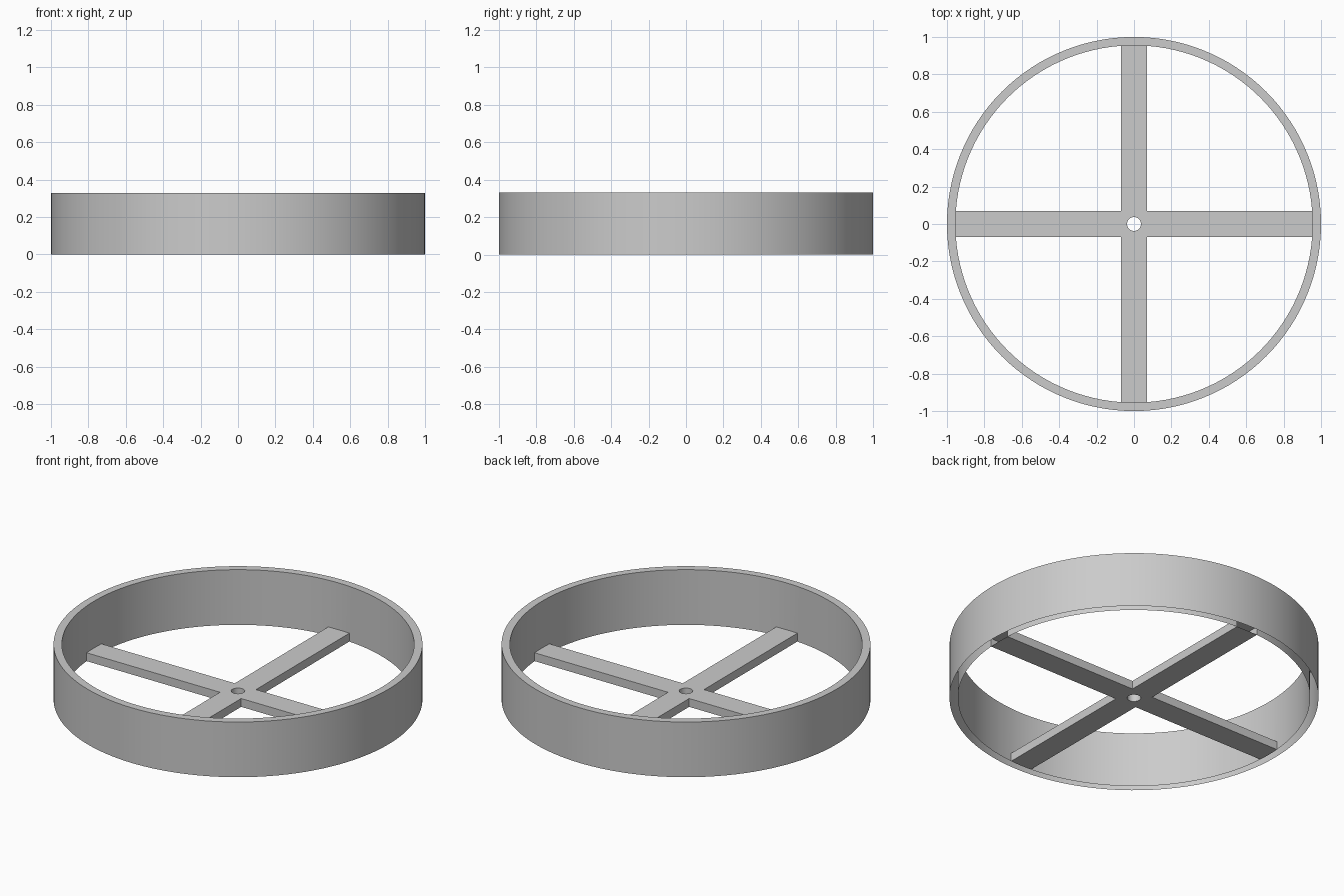
import bpy
import bmesh
from math import asin, cos, sin, pi

cube = bpy.data.objects.get("Cube")
if cube:
    bpy.data.objects.remove(cube, do_unlink=True)

OUTER, INNER, HEIGHT = 1.0, 0.955, 0.33
HALF_WIDTH, THICK, HOLE = 0.07, 0.05, 0.037
SPOKE_ANGLE = asin(HALF_WIDTH / INNER)
SPOKE_STEPS, GAP_STEPS = 4, 28

grey = bpy.data.materials.new("plain_grey")
grey.use_nodes = True
colour = (0.6, 0.6, 0.6, 1)
grey.diffuse_color = colour
grey.node_tree.nodes["Principled BSDF"].inputs["Base Color"].default_value = colour


def finish(bm, name):
    mesh = bpy.data.meshes.new(name)
    bm.to_mesh(mesh)
    bm.free()
    mesh.materials.append(grey)
    obj = bpy.data.objects.new(name, mesh)
    bpy.context.collection.objects.link(obj)
    bpy.ops.object.select_all(action="DESELECT")
    obj.select_set(True)
    bpy.context.view_layer.objects.active = obj
    bpy.ops.object.shade_smooth_by_angle(angle=pi / 6)


def polar(radius, angle):
    return radius * cos(angle), radius * sin(angle)


def spoke_arc(quadrant):
    """Angles across the tip of one spoke."""
    return [quadrant * pi / 2 + SPOKE_ANGLE * (2 * i / SPOKE_STEPS - 1)
            for i in range(SPOKE_STEPS + 1)]


# Rim: hollow wall, open underneath and notched where the spokes enter
angles, at_spoke = [], []
for q in range(4):
    arc = spoke_arc(q)
    angles += arc
    step = (pi / 2 - 2 * SPOKE_ANGLE) / GAP_STEPS
    angles += [arc[-1] + step * i for i in range(1, GAP_STEPS)]
    at_spoke += [True] * SPOKE_STEPS + [False] * GAP_STEPS

profile = [(OUTER, 0), (OUTER, HEIGHT), (INNER, HEIGHT), (INNER, THICK), (INNER, 0)]
bm = bmesh.new()
columns = [[bm.verts.new((*polar(r, a), z)) for r, z in profile] for a in angles]
for i, column in enumerate(columns):
    following = columns[(i + 1) % len(columns)]
    for k in range(len(profile) - 1):
        if k == len(profile) - 2 and at_spoke[i]:
            continue
        bm.faces.new((column[k], following[k], following[k + 1], column[k + 1]))
finish(bm, "rim")

# Spokes: one flat cross with a bored hub, its tips open into the rim
outline = []
for q in range(4):
    outline += [polar(INNER, a) for a in spoke_arc(q)]
    outline.append(polar(HALF_WIDTH * 2 ** 0.5, (q + 0.5) * pi / 2))
bore = [polar(HOLE, 2 * pi * i / 32) for i in range(32)]

bm = bmesh.new()
edges = []
for loop in (outline, bore):
    verts = [bm.verts.new((x, y, 0)) for x, y in loop]
    edges += [bm.edges.new((v, verts[(i + 1) % len(verts)])) for i, v in enumerate(verts)]
bmesh.ops.triangle_fill(bm, edges=edges, use_beauty=True, normal=(0, 0, 1))
result = bmesh.ops.extrude_face_region(bm, geom=bm.faces[:], use_keep_orig=True)
for item in result["geom"]:
    if isinstance(item, bmesh.types.BMVert):
        item.co.z = THICK
bmesh.ops.recalc_face_normals(bm, faces=bm.faces[:])
tips = [f for f in bm.faces if abs(f.normal.z) < 0.5
        and all(v.co.xy.length > INNER - 0.001 for v in f.verts)]
bmesh.ops.delete(bm, geom=tips, context="FACES_ONLY")
finish(bm, "spokes")
